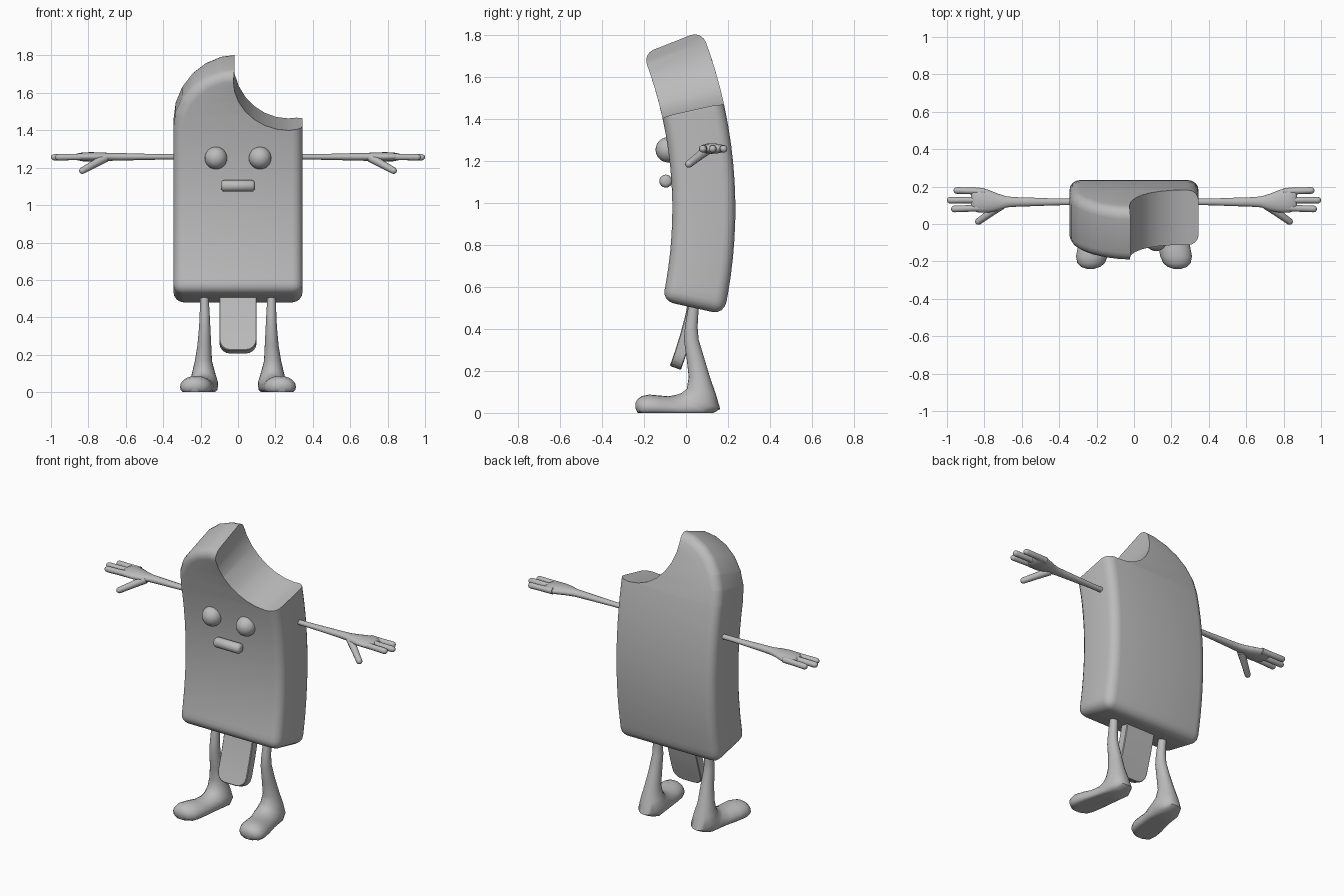
import bpy, bmesh
from math import sin, cos, pi, radians
from mathutils import Vector, Matrix

cube = bpy.data.objects.get("Cube")
if cube:
    bpy.data.objects.remove(cube)

grey = bpy.data.materials.new("plain grey")
grey.use_nodes = True
GREY = (0.5, 0.5, 0.5, 1)
grey.diffuse_color = GREY
grey.node_tree.nodes["Principled BSDF"].inputs["Base Color"].default_value = GREY

# Shared backward bend of body and stick: radius, neutral y and height
R, Y0, Z0 = 2.17, 0.085, 0.97


def finish(name, bm, angle=40):
    bmesh.ops.recalc_face_normals(bm, faces=bm.faces)
    me = bpy.data.meshes.new(name)
    bm.to_mesh(me)
    bm.free()
    me.materials.append(grey)
    ob = bpy.data.objects.new(name, me)
    bpy.context.collection.objects.link(ob)
    smooth(ob, angle)
    return ob


def smooth(ob, angle):
    bpy.ops.object.select_all(action="DESELECT")
    ob.select_set(True)
    bpy.context.view_layer.objects.active = ob
    bpy.ops.object.shade_smooth_by_angle(angle=radians(angle))


def bend(v):
    """Map straight (x, depth, length) onto the arc."""
    a, r = v.z / R, R + v.y
    return Vector((v.x, Y0 - R + r * cos(a), Z0 + r * sin(a)))


def slab(outline, half, radius, segments, low, high, step):
    """Extrude an x/z outline in y, round its sharp edges, slice it for bending."""
    bm = bmesh.new()
    face = bm.faces.new([bm.verts.new((x, -half, z)) for x, z in outline])
    ext = bmesh.ops.extrude_face_region(bm, geom=[face])["geom"]
    bmesh.ops.translate(bm, vec=(0, 2 * half, 0),
                        verts=[g for g in ext if isinstance(g, bmesh.types.BMVert)])
    bmesh.ops.recalc_face_normals(bm, faces=bm.faces)
    sharp = [e for e in bm.edges if e.calc_face_angle(0) > radians(40)]
    bmesh.ops.bevel(bm, geom=sharp, offset=radius, segments=segments,
                    profile=0.5, affect="EDGES", clamp_overlap=True)
    z = low + step
    while z < high:
        bmesh.ops.bisect_plane(bm, geom=bm.verts[:] + bm.edges[:] + bm.faces[:],
                               plane_co=(0, 0, z), plane_no=(0, 0, 1))
        z += step
    return bm


def loft(bm, rings):
    """Skin a list of vertex rings, closing both ends."""
    rings = [[bm.verts.new(p) for p in ring] for ring in rings]
    n = len(rings[0])
    for a, b in zip(rings, rings[1:]):
        for i in range(n):
            j = (i + 1) % n
            bm.faces.new((a[i], a[j], b[j], b[i]))
    bm.faces.new(rings[0])
    bm.faces.new(rings[-1])


def ring(c, u, v, n=16):
    c, u, v = Vector(c), Vector(u), Vector(v)
    return [c + u * cos(2 * pi * i / n) + v * sin(2 * pi * i / n) for i in range(n)]


def finger(bm, start, end, r0, r1, side):
    """Tapered tube with a round tip."""
    p, q = Vector(start), Vector(end)
    p.x *= side
    q.x *= side
    t = (q - p).normalized()
    u = t.cross(Vector((0, 0, 1))).normalized()
    v = u.cross(t)
    steps = [(p, r0), ((p + q) / 2, (r0 + r1) / 2 * 0.95)]
    steps += [(q + t * r1 * (sin(a) - 1), r1 * cos(a)) for a in (0, 0.5, 1, 1.4)]
    loft(bm, [ring(c, u * r, v * r, 10) for c, r in steps])


# Body: round-topped slab with a bite cut from the upper left corner
W, LOW, ARCH, HIGH = 0.345, -0.473, 0.47, 0.815
outline = [(-W, LOW), (W, LOW)]
outline += [(W * cos(pi * i / 12), ARCH + (HIGH - ARCH) * sin(pi * i / 12)) for i in range(13)]
body = finish("body", slab(outline, 0.15, 0.055, 4, LOW, HIGH, 0.085))

bm = bmesh.new()
bmesh.ops.create_cone(bm, cap_ends=True, segments=28, radius1=0.295, radius2=0.295, depth=1,
                      matrix=Matrix.Translation((0.27, 0, 0.76)) @ Matrix.Rotation(pi / 2, 4, "X"))
cutter = finish("bite_cutter", bm)
cutter.hide_render = True
cut = body.modifiers.new("bite", "BOOLEAN")
cut.operation, cut.solver, cut.object = "DIFFERENCE", "EXACT", cutter
bpy.context.view_layer.objects.active = body
bpy.ops.object.modifier_apply(modifier=cut.name)
bpy.data.objects.remove(cutter)
for v in body.data.vertices:
    v.co = bend(v.co)
smooth(body, 40)

# Stick: thin slab with rounded lower corners, following the same bend
sw, low, rad = 0.1, -0.772, 0.06
outline = [(sw, -0.4), (-sw, -0.4)]
for cx, start in ((-sw + rad, pi), (sw - rad, 1.5 * pi)):
    outline += [(cx + rad * cos(start + i * pi / 8), low + rad + rad * sin(start + i * pi / 8))
                for i in range(5)]
bm = slab(outline, 0.028, 0.004, 1, low, -0.4, 0.08)
for v in bm.verts:
    v.co = bend(v.co)
finish("stick", bm, 35)

# Mouth: short rounded bar
bm = bmesh.new()
ends = [(0.091, 0.016), (0.086, 0.025), (0.076, 0.031)]
loft(bm, [ring((x, -0.096, 1.103), (0, r, 0), (0, 0, r))
          for x, r in [(-x, r) for x, r in ends] + ends[::-1]])
finish("mouth", bm, 50)

# Leg and foot rings: front point (y, z), back point (y, z), centre x, half width
LEG = [((0.015, 0.53), (0.062, 0.53), 0.18, 0.022),
       ((-0.005, 0.41), (0.055, 0.41), 0.178, 0.027),
       ((-0.01, 0.35), (0.06, 0.35), 0.178, 0.03),
       ((0.004, 0.25), (0.09, 0.25), 0.18, 0.037),
       ((0.013, 0.17), (0.117, 0.16), 0.185, 0.046),
       ((0.004, 0.115), (0.142, 0.09), 0.184, 0.062),
       ((-0.02, 0.095), (0.163, 0.018), 0.182, 0.074),
       ((-0.05, 0.085), (0.13, -0.025), 0.184, 0.077),
       ((-0.085, 0.079), (0.0, -0.03), 0.2, 0.076),
       ((-0.13, 0.083), (-0.1, -0.03), 0.215, 0.084),
       ((-0.175, 0.087), (-0.17, -0.03), 0.225, 0.085),
       ((-0.21, 0.08), (-0.21, -0.025), 0.23, 0.073),
       ((-0.23, 0.066), (-0.23, -0.005), 0.232, 0.05),
       ((-0.24, 0.048), (-0.24, 0.02), 0.233, 0.02)]

# Arm rings: x, centre y, half depth, half height
ARM = [(0.32, 0.118, 0.017, 0.015), (0.42, 0.118, 0.018, 0.015), (0.52, 0.118, 0.022, 0.017),
       (0.62, 0.118, 0.025, 0.02), (0.68, 0.118, 0.029, 0.021), (0.73, 0.117, 0.046, 0.023),
       (0.78, 0.122, 0.061, 0.025), (0.83, 0.128, 0.067, 0.024), (0.86, 0.13, 0.06, 0.018),
       (0.872, 0.13, 0.045, 0.008)]

for side, word in ((1, "left"), (-1, "right")):
    # Eye
    bm = bmesh.new()
    bmesh.ops.create_uvsphere(bm, u_segments=24, v_segments=14, radius=0.06,
                              matrix=Matrix.Translation((side * 0.118, -0.085, 1.252)))
    finish(word + "_eye", bm, 60)

    # Leg with foot, flattened underneath for the sole
    bm = bmesh.new()
    rings = []
    for (fy, fz), (by, bz), x, w in LEG:
        front, back = Vector((side * x, fy, fz)), Vector((side * x, by, bz))
        rings.append(ring((front + back) / 2, (w, 0, 0), (front - back) / 2, 20))
    for r in rings:
        for p in r:
            p.z = max(p.z, 0)
    loft(bm, rings)
    finish(word + "_leg", bm, 60)

    # Arm with palm, three fingers and a lowered thumb
    bm = bmesh.new()
    loft(bm, [ring((side * x, y, 1.258), (0, w, 0), (0, 0, h)) for x, y, w, h in ARM])
    for y0, y1, tip in ((0.174, 0.18, 0.965), (0.128, 0.127, 1.0), (0.086, 0.08, 0.978)):
        finger(bm, (0.8, y0, 1.258), (tip, y1, 1.256), 0.019, 0.018, side)
    finger(bm, (0.71, 0.1, 1.252), (0.845, 0.004, 1.177), 0.024, 0.018, side)
    finish(word + "_arm", bm, 60)
